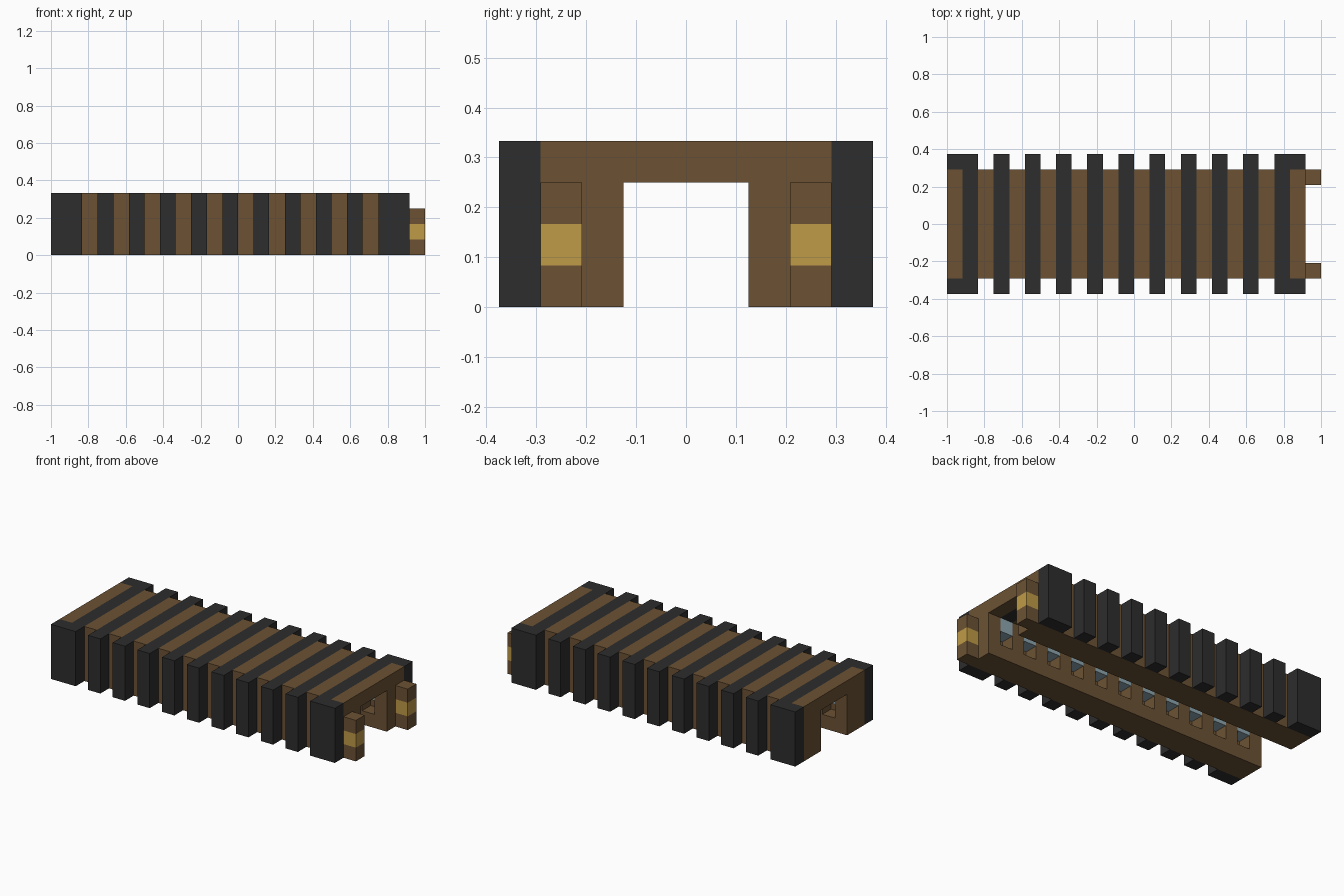
import bpy
import bmesh

cube = bpy.data.objects.get("Cube")
if cube:
    bpy.data.objects.remove(cube, do_unlink=True)

U = 1 / 12          # one design cell
RIBS = 11           # ribs, spaced two cells apart


def material(name, hex_code):
    srgb = [int(hex_code[i:i + 2], 16) / 255 for i in (0, 2, 4)]
    color = [c / 12.92 if c <= 0.04045 else ((c + 0.055) / 1.055) ** 2.4 for c in srgb] + [1]
    mat = bpy.data.materials.new(name)
    mat.use_nodes = True
    mat.diffuse_color = color
    mat.node_tree.nodes["Principled BSDF"].inputs["Base Color"].default_value = color
    return mat


brown = material("brown", "6C5234")
black = material("charcoal", "2D2D2D")
gold = material("brass", "BF9B47")
glass = material("pale_blue_grey", "8EA6B0")


def prism(name, profile, x, mat, count=1, mirror=False):
    """Extrude a y-z profile one cell along x, optionally repeated and mirrored."""
    bm = bmesh.new()
    face = bm.faces.new([bm.verts.new((x * U, y * U, z * U)) for y, z in profile])
    side = bmesh.ops.extrude_face_region(bm, geom=[face])["geom"]
    moved = [v for v in side if isinstance(v, bmesh.types.BMVert)]
    bmesh.ops.translate(bm, verts=moved, vec=(U, 0, 0))
    bmesh.ops.recalc_face_normals(bm, faces=bm.faces)
    mesh = bpy.data.meshes.new(name)
    bm.to_mesh(mesh)
    bm.free()
    mesh.materials.append(mat)
    obj = bpy.data.objects.new(name, mesh)
    bpy.context.collection.objects.link(obj)
    if mirror:
        mod = obj.modifiers.new("both_sides", "MIRROR")
        mod.use_axis = (False, True, False)
        mod.use_mirror_merge = False
    if count > 1:
        mod = obj.modifiers.new("repeat", "ARRAY")
        mod.count = count
        mod.use_relative_offset = False
        mod.use_constant_offset = True
        mod.constant_offset_displace = (2 * U, 0, 0)
    return obj


def rect(y0, y1, z0, z1):
    return [(y0, z0), (y1, z0), (y1, z1), (y0, z1)]


def arch(outer, inner):
    return [(-outer, 0), (-inner, 0), (-inner, 3), (inner, 3),
            (inner, 0), (outer, 0), (outer, 4), (-outer, 4)]


# Channel body slices and the raised ribs between them
prism("body_arches", arch(3.5, 1.5), -12, brown, RIBS + 1)
prism("ribs", arch(4.5, 3.5), -11, black, RIBS)

# Side walls behind the ribs, with a window recess on the inside
recess_wall = [(1.5, 0), (3.5, 0), (3.5, 3), (2.5, 3), (2.5, 1), (1.5, 1)]
prism("recessed_walls", recess_wall, -11, brown, RIBS, True)
prism("inner_lights", rect(1.5, 2.5, 2, 3), -11, glass, RIBS, True)

# Wider corner pads at both ends
prism("right_end_pads", rect(3.5, 4.5, 0, 4), -12, black, mirror=True)
prism("left_end_pads", rect(3.5, 4.5, 0, 4), 10, black, mirror=True)

# Connector pegs with a brass band
for part, z, mat in (("lower", 0, brown), ("band", 1, gold), ("upper", 2, brown)):
    prism("peg_" + part, rect(2.5, 3.5, z, z + 1), 11, mat, mirror=True)
